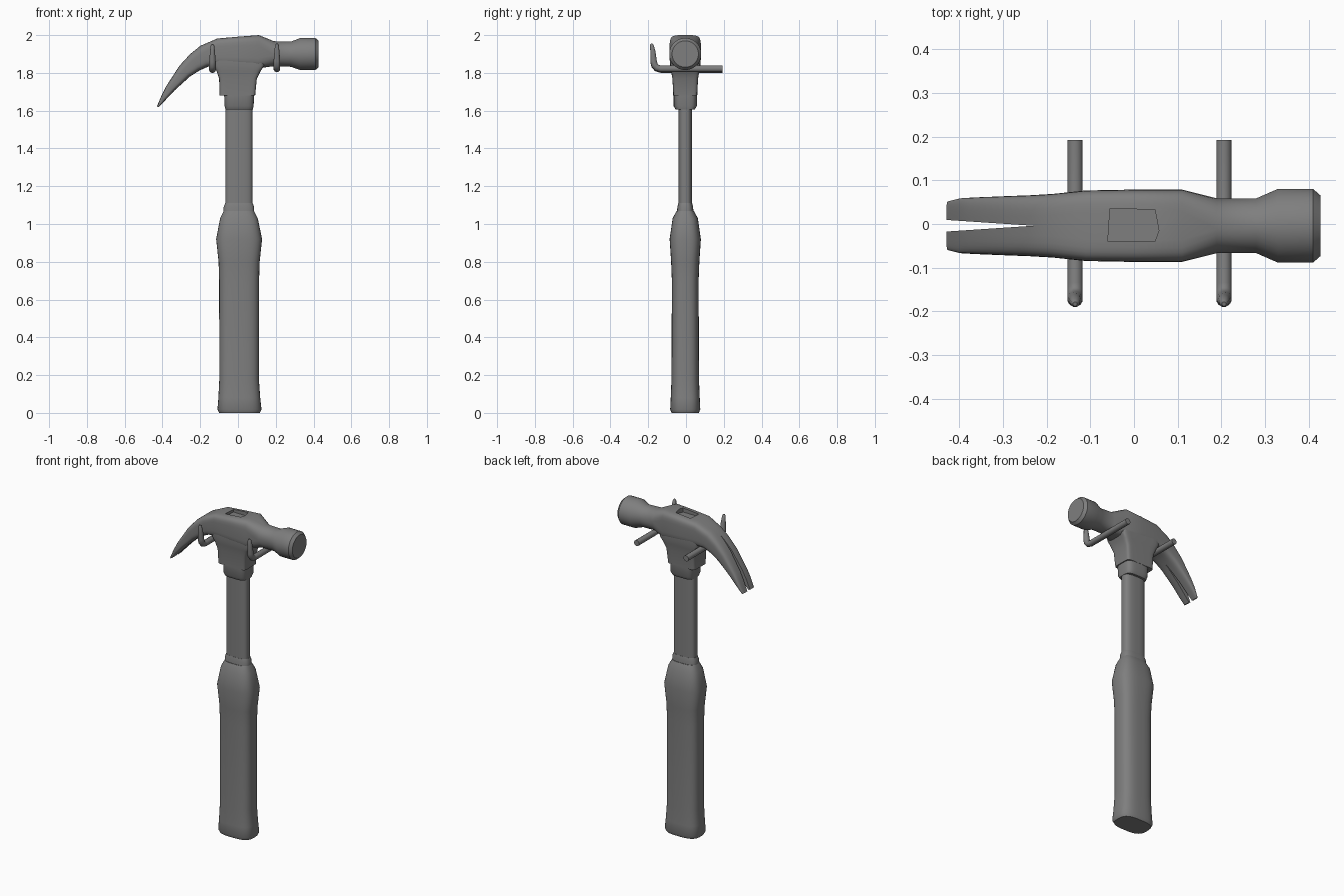
import bpy, bmesh
from math import sin, cos, pi, copysign
from mathutils import Vector

cube = bpy.data.objects.get("Cube")
if cube:
    bpy.data.objects.remove(cube, do_unlink=True)

steel = bpy.data.materials.new("plain grey")
steel.use_nodes = True
grey = (0.21, 0.21, 0.21, 1)
steel.diffuse_color = grey
steel.node_tree.nodes["Principled BSDF"].inputs["Base Color"].default_value = grey

CY = -0.004   # depth of the tool's centre plane


def ring(centre, u, v, n, count=32):
    """Superellipse around a centre with half axes u and v; n = squareness."""
    pts = []
    for i in range(count):
        a = 2 * pi * (i + 0.5) / count
        c, s = cos(a), sin(a)
        pts.append(centre + u * copysign(abs(c) ** (2 / n), c)
                   + v * copysign(abs(s) ** (2 / n), s))
    return pts


def loft(name, rings):
    """Skin a list of equal rings and cap both ends."""
    bm = bmesh.new()
    loops = [[bm.verts.new(p) for p in r] for r in rings]
    for a, b in zip(loops, loops[1:]):
        for i in range(len(a)):
            j = (i + 1) % len(a)
            bm.faces.new((a[i], a[j], b[j], b[i]))
    bm.faces.new(loops[0])
    bm.faces.new(loops[-1])
    bmesh.ops.recalc_face_normals(bm, faces=bm.faces)
    mesh = bpy.data.meshes.new(name)
    bm.to_mesh(mesh)
    bm.free()
    mesh.materials.append(steel)
    obj = bpy.data.objects.new(name, mesh)
    bpy.context.collection.objects.link(obj)
    return obj


def smooth(obj, angle=0.6):
    bpy.ops.object.select_all(action='DESELECT')
    obj.select_set(True)
    bpy.context.view_layer.objects.active = obj
    bpy.ops.object.shade_smooth_by_angle(angle=angle)


def column(name, levels):
    """Upright loft from levels of (z, x centre, half x, half y, squareness)."""
    obj = loft(name, [ring(Vector((cx, CY, z)), Vector((hx, 0, 0)),
                           Vector((0, hy, 0)), n) for z, cx, hx, hy, n in levels])
    smooth(obj)
    return obj


def cut(obj, cutter):
    """Subtract a hidden cutter."""
    mod = obj.modifiers.new("cut", 'BOOLEAN')
    mod.operation = 'DIFFERENCE'
    mod.solver = 'EXACT'
    mod.object = cutter
    bpy.ops.object.select_all(action='DESELECT')
    bpy.context.view_layer.objects.active = obj
    obj.select_set(True)
    bpy.ops.object.modifier_apply(modifier=mod.name)
    bpy.data.objects.remove(cutter, do_unlink=True)


# Grip, shaft and collars
column("grip", [(0, .008, .108, .072, 3), (.018, .008, .117, .08, 3),
                (.08, .007, .111, .077, 3), (.18, .006, .105, .073, 3),
                (.7, .006, .106, .071, 3), (.8, .006, .109, .075, 3),
                (.92, .006, .122, .083, 3), (1.03, .005, .1, .067, 3),
                (1.07, .005, .08, .046, 3)])
column("grip_collar", [(1.05, .005, .081, .044, 3), (1.09, .005, .081, .042, 3),
                       (1.11, .005, .073, .037, 3)])
column("shaft", [(1.03, .005, .072, .036, 3), (1.7, .005, .072, .036, 3)])
column("head_collar", [(1.605, .006, .072, .05, 4), (1.625, .006, .077, .062, 4),
                       (1.7, .006, .08, .062, 4)])

# Socket below the head
column("head_socket", [(1.68, -.003, .094, .063, 9), (1.77, 0, .1, .068, 9),
                       (1.81, .003, .117, .075, 9), (1.84, .005, .135, .08, 9),
                       (1.88, 0, .13, .08, 9)])

# Head from claw tip to striking face: top x, z, bottom x, z, half width, squareness
stations = [(-.43, 1.622, -.42, 1.618, .056, 4), (-.405, 1.68, -.385, 1.655, .063, 4),
            (-.38, 1.73, -.335, 1.708, .065, 4), (-.31, 1.838, -.255, 1.78, .068, 4),
            (-.255, 1.898, -.205, 1.812, .07, 4), (-.2, 1.943, -.16, 1.832, .073, 4),
            (-.11, 1.982, -.11, 1.84, .081, 5), (0, 1.992, 0, 1.835, .083, 5),
            (.11, 2, .11, 1.825, .083, 5), (.19, 1.968, .19, 1.835, .063, 2.2),
            (.28, 1.966, .28, 1.832, .063, 2), (.33, 1.985, .33, 1.815, .085, 2),
            (.41, 1.985, .41, 1.815, .085, 2), (.427, 1.97, .427, 1.83, .07, 2)]
rings = []
for xt, zt, xb, zb, half, n in stations:
    top, bottom = Vector((xt, CY, zt)), Vector((xb, CY, zb))
    rings.append(ring((top + bottom) / 2, Vector((0, half, 0)), (top - bottom) / 2, n))
head = loft("head", rings)

# Claw slot and the pocket in the top
slot = [Vector((-.23, CY, 0)), Vector((-.44, CY - .014, 0)), Vector((-.44, CY + .014, 0))]
cut(head, loft("slot_cutter", [[p + Vector((0, 0, z)) for p in slot] for z in (1.5, 2.1)]))
pocket = [Vector((x, y, 0)) for x, y in
          ((-.055, .035), (.048, .033), (.057, -.015), (.048, -.04), (-.06, -.04))]
cut(head, loft("pocket_cutter", [[p + Vector((0, 0, z)) for p in pocket] for z in (1.97, 2.1)]))
smooth(head)

# Hanging hooks: path of y, z, radius with an upturned, tapering front end
path = [(.193, 0, .018), (-.135, 0, .018), (-.155, .006, .018), (-.167, .02, .018),
        (-.172, .042, .018), (-.175, .09, .014), (-.181, .125, .01), (-.183, .133, .005)]
for name, x, z in (("claw_hook", -.135, 1.818), ("face_hook", .206, 1.822)):
    centres = [Vector((x, y, z + dz)) for y, dz, r in path]
    rings = []
    for i, c in enumerate(centres):
        along = centres[min(i + 1, len(path) - 1)] - centres[max(i - 1, 0)]
        across = Vector((1, 0, 0))
        normal = along.normalized().cross(across)
        rings.append(ring(c, across * path[i][2], normal * path[i][2], 2, 12))
    smooth(loft(name, rings))
